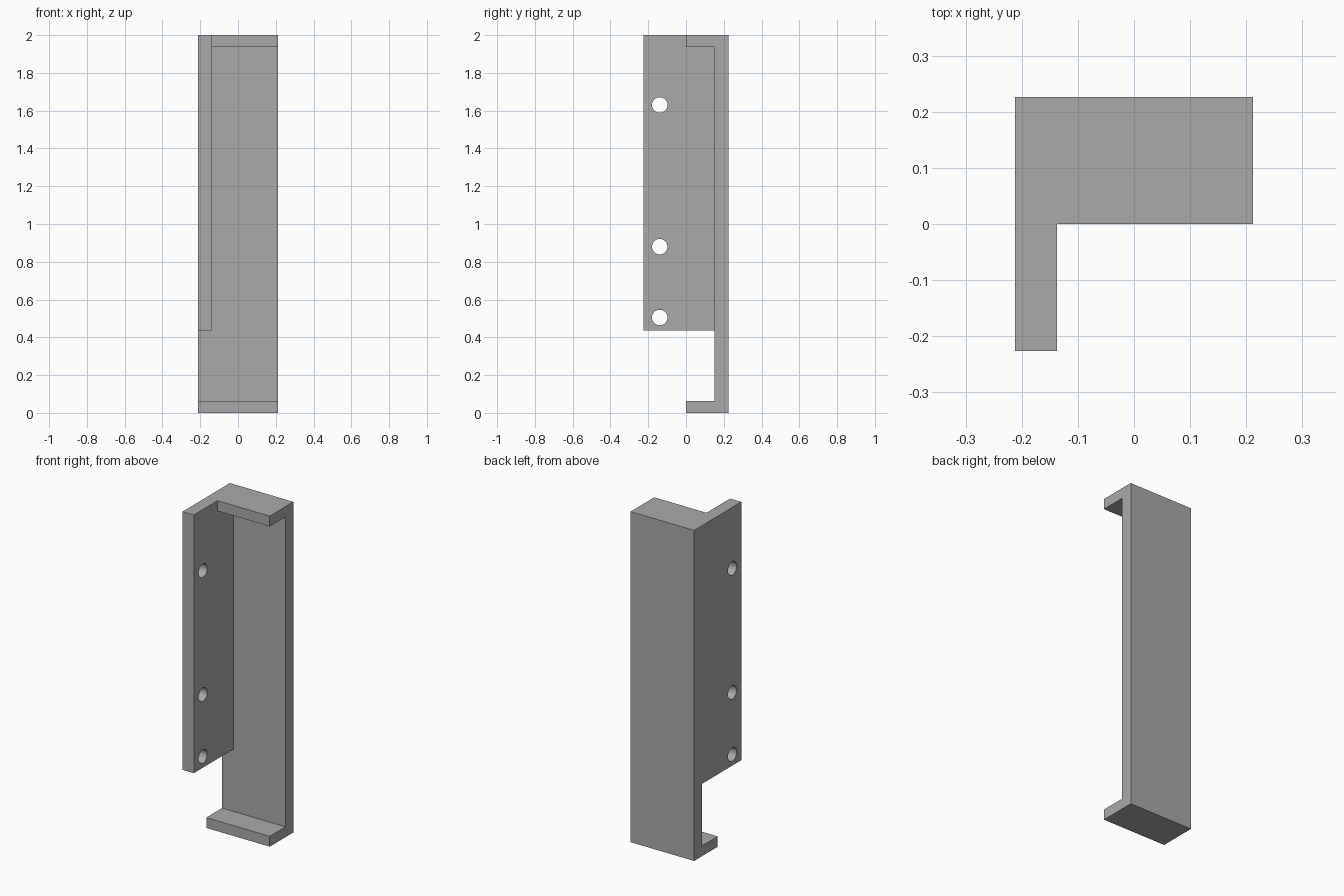
import bpy
import bmesh
import math
from mathutils import Matrix, Vector

cube = bpy.data.objects.get("Cube")
if cube:
    bpy.data.objects.remove(cube)

# Overall half sizes and wall thicknesses
HX, HY, H = 0.2125, 0.226, 2.0
WALL, LIP = 0.075, 0.0625
PLATE_BOTTOM = 0.4375
HOLE_Y, HOLE_R = -0.139, 0.041
HOLE_HEIGHTS = (0.505, 0.88, 1.63)

grey = bpy.data.materials.new("grey")
grey.use_nodes = True
colour = (0.4, 0.4, 0.4, 1)
grey.diffuse_color = colour
grey.node_tree.nodes["Principled BSDF"].inputs["Base Color"].default_value = colour


def make_object(name, bm):
    bmesh.ops.recalc_face_normals(bm, faces=bm.faces)
    mesh = bpy.data.meshes.new(name)
    bm.to_mesh(mesh)
    bm.free()
    mesh.materials.append(grey)
    obj = bpy.data.objects.new(name, mesh)
    bpy.context.collection.objects.link(obj)
    return obj


def extrude_profile(name, points, x0, x1):
    """Extrude a closed y-z profile along x."""
    bm = bmesh.new()
    face = bm.faces.new([bm.verts.new((x0, y, z)) for y, z in points])
    out = bmesh.ops.extrude_face_region(bm, geom=[face])
    verts = [v for v in out["geom"] if isinstance(v, bmesh.types.BMVert)]
    bmesh.ops.translate(bm, vec=Vector((x1 - x0, 0, 0)), verts=verts)
    return make_object(name, bm)


def combine(target, tool, operation):
    """Apply a boolean and discard the helper."""
    tool.hide_render = True
    mod = target.modifiers.new(operation.title(), "BOOLEAN")
    mod.operation = operation
    mod.solver = "EXACT"
    mod.object = tool
    bpy.context.view_layer.objects.active = target
    bpy.ops.object.modifier_apply(modifier=mod.name)
    bpy.data.objects.remove(tool)


# Back panel with its top and bottom lips, as one channel
inner = HY - WALL
bracket = extrude_profile("bracket", [
    (0, 0), (HY, 0), (HY, H), (0, H),
    (0, H - LIP), (inner, H - LIP), (inner, LIP), (0, LIP)], -HX, HX)

# Side mounting plate
side_plate = extrude_profile("side_plate", [
    (-HY, PLATE_BOTTOM), (inner, PLATE_BOTTOM), (inner, H), (-HY, H)],
    -HX, -HX + WALL)
combine(bracket, side_plate, "UNION")

# Screw holes through the side plate
bm = bmesh.new()
for z in HOLE_HEIGHTS:
    place = Matrix.Translation((-HX + WALL / 2, HOLE_Y, z)) @ Matrix.Rotation(math.pi / 2, 4, "Y")
    bmesh.ops.create_cone(bm, cap_ends=True, segments=40, radius1=HOLE_R,
                          radius2=HOLE_R, depth=WALL * 2, matrix=place)
combine(bracket, make_object("hole_cutters", bm), "DIFFERENCE")

# Smooth hole walls, sharp edges elsewhere
bpy.ops.object.select_all(action="DESELECT")
bracket.select_set(True)
bpy.context.view_layer.objects.active = bracket
bpy.ops.object.shade_smooth_by_angle(angle=math.radians(30))
